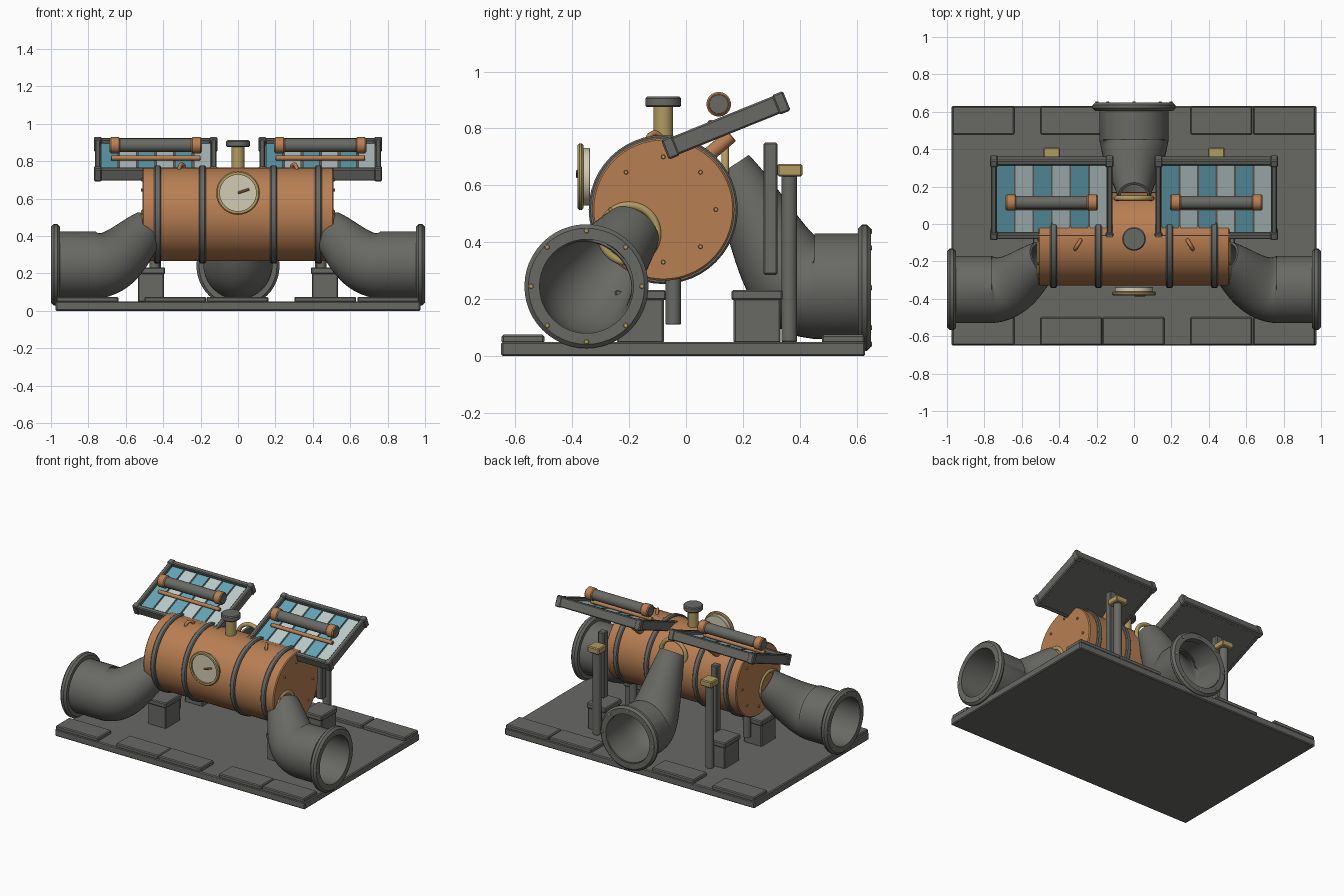
import bpy, bmesh
from math import cos, sin, pi, radians
from mathutils import Vector, Matrix
from mathutils.geometry import interpolate_bezier

if "Cube" in bpy.data.objects:
    bpy.data.objects.remove(bpy.data.objects["Cube"])


def material(name, rgb):
    m = bpy.data.materials.new(name)
    m.use_nodes = True
    m.diffuse_color = (*rgb, 1)
    m.node_tree.nodes["Principled BSDF"].inputs["Base Color"].default_value = (*rgb, 1)
    return m


IRON = material("dark iron", (0.14, 0.14, 0.13))
COPPER = material("copper", (0.48, 0.21, 0.085))
BRASS = material("brass", (0.44, 0.33, 0.12))
CREAM = material("cream", (0.65, 0.6, 0.46))
TEAL = material("teal glass", (0.13, 0.38, 0.47))
PALE = material("pale glass", (0.5, 0.6, 0.6))


def finish(name, bm, mat, smooth=True):
    bmesh.ops.remove_doubles(bm, verts=bm.verts, dist=1e-5)
    bmesh.ops.recalc_face_normals(bm, faces=bm.faces)
    mesh = bpy.data.meshes.new(name)
    bm.to_mesh(mesh)
    bm.free()
    mesh.materials.append(mat)
    ob = bpy.data.objects.new(name, mesh)
    bpy.context.collection.objects.link(ob)
    if smooth:
        bpy.ops.object.select_all(action='DESELECT')
        ob.select_set(True)
        bpy.context.view_layer.objects.active = ob
        bpy.ops.object.shade_smooth_by_angle(angle=radians(35))
    return ob


def box(name, size, loc, mat, frame=Matrix(), bevel=0.006):
    bm = bmesh.new()
    m = frame @ Matrix.Translation(loc) @ Matrix.Diagonal((*size, 1))
    bmesh.ops.create_cube(bm, size=1, matrix=m)
    if bevel:
        bmesh.ops.bevel(bm, geom=bm.edges[:], offset=bevel, segments=1, affect='EDGES')
    return finish(name, bm, mat, False)


def skin(name, rings, mat, closed=False):
    """Join a list of point rings into a surface."""
    bm = bmesh.new()
    rows = [[bm.verts.new(p) for p in ring] for ring in rings]
    n = len(rows[0])
    pairs = list(zip(rows, rows[1:])) + ([(rows[-1], rows[0])] if closed else [])
    for a, b in pairs:
        for i in range(n):
            j = (i + 1) % n
            bm.faces.new((a[i], a[j], b[j], b[i]))
    return finish(name, bm, mat)


def circle(center, quat, r, n):
    return [center + quat @ Vector((r * cos(2 * pi * i / n), r * sin(2 * pi * i / n), 0))
            for i in range(n)]


def lathe(name, profile, base, axis, mat, n=48, closed=False):
    """Turn (radius, height) pairs around an axis."""
    axis = Vector(axis).normalized()
    q = axis.to_track_quat('Z', 'Y')
    return skin(name, [circle(Vector(base) + axis * h, q, r, n) for r, h in profile],
                mat, closed)


def rod(name, r, a, b, mat, n=24, c=0.003):
    axis = Vector(b) - Vector(a)
    h = axis.length
    return lathe(name, [(0, 0), (r - c, 0), (r, c), (r, h - c), (r - c, h), (0, h)],
                 a, axis, mat, n)


def collar(name, r_in, r_out, h, base, axis, mat, c=0.006):
    profile = [(r_in, 0), (r_out - c, 0), (r_out, c), (r_out, h - c), (r_out - c, h), (r_in, h)]
    return lathe(name, profile, base, axis, mat, closed=True)


def ring(name, major, minor, base, axis, mat):
    profile = [(major + minor * cos(t * pi / 6), minor * sin(t * pi / 6)) for t in range(12)]
    return lathe(name, profile, base, axis, mat, closed=True)


def bolts(name, count, radius, size, base, axis, mat):
    axis = Vector(axis)
    for p in circle(Vector(base), axis.to_track_quat('Z', 'Y'), radius, count):
        rod(name, size, p - axis * 0.01, p + axis * 0.006, mat, 8, 0.002)


def bent_pipe(name, mouth, bend, lift, end, r0, r1, up):
    """Hollow pipe: straight mouth, then a curved taper to the tank."""
    mouth, bend, lift, end = map(Vector, (mouth, bend, lift, end))
    curve = interpolate_bezier(bend, bend + (bend - mouth).normalized() * 0.12, lift, end, 20)
    pts = [mouth] + curve
    outer, inner = [], []
    for i, p in enumerate(pts):
        tangent = pts[min(i + 1, len(pts) - 1)] - pts[max(i - 1, 0)]
        q = tangent.to_track_quat('Z', up)
        t = max(0, (i - 1) / (len(pts) - 2))
        r = r0 + (r1 - r0) * t ** 1.2
        outer.append(circle(p, q, r, 40))
        inner.append(circle(p, q, r - 0.014, 40))
    skin(name, outer + inner[::-1], IRON, closed=True)


# Base plate with edge pads
box("base_plate", (1.95, 1.28, 0.05), (0, -0.01, 0.025), IRON)
for x in (-0.805, -0.335, -0.003, 0.467, 0.803):
    box("front_pad", (0.33, 0.15, 0.03), (x, -0.573, 0.06), IRON)
    if x != -0.003:
        box("rear_pad", (0.33, 0.15, 0.03), (x, 0.553, 0.06), IRON)

# Tank, bands and end bolts
TY, TZ = -0.08, 0.515
rod("tank", 0.25, (-0.51, TY, TZ), (0.51, TY, TZ), COPPER, 64, 0.006)
for x in (-0.43, -0.19, 0.19, 0.43):
    collar("tank_band", 0.24, 0.262, 0.036, (x - 0.018, TY, TZ), (1, 0, 0), IRON)
for s in (-1, 1):
    bolts("tank_bolt", 8, 0.185, 0.008, (s * 0.512, TY, TZ), (s, 0, 0), BRASS)

# Gauge
collar("gauge_rim", 0.097, 0.117, 0.02, (0, -0.361, 0.63), (0, -1, 0), BRASS)
rod("gauge_face", 0.101, (0, -0.337, 0.63), (0, -0.372, 0.63), CREAM, 48)
rod("gauge_needle", 0.007, (0, -0.38, 0.63), (0.06, -0.38, 0.65), COPPER, 8)

# Top valve
rod("valve_stem", 0.035, (0, TY, 0.74), (0, TY, 0.88), BRASS)
rod("valve_cap", 0.063, (0, TY, 0.875), (0, TY, 0.912), IRON, 32, 0.006)

# Side pipes
for s in (-1, 1):
    bent_pipe("side_pipe", (s * 0.985, -0.35, 0.245), (s * 0.76, -0.35, 0.245),
              (s * 0.58, -0.25, 0.36), (s * 0.48, -0.19, 0.44), 0.18, 0.105, 'Y')
    collar("side_flange", 0.165, 0.218, 0.047, (s * 0.952, -0.35, 0.245), (s, 0, 0), IRON, 0.014)
    bolts("side_flange_bolt", 8, 0.195, 0.009, (s * 0.995, -0.35, 0.245), (s, 0, 0), BRASS)
    ring("side_pipe_collar", 0.1, 0.014, (s * 0.505, -0.2, 0.43), (s, 0, 0), BRASS)

# Rear pipe
bent_pipe("rear_pipe", (0, 0.64, 0.245), (0, 0.45, 0.245),
          (0, 0.28, 0.47), (0, 0.15, 0.66), 0.185, 0.085, 'X')
collar("rear_flange", 0.17, 0.222, 0.045, (0, 0.605, 0.24), (0, 1, 0), IRON, 0.014)
bolts("rear_flange_bolt", 8, 0.198, 0.009, (0, 0.648, 0.24), (0, 1, 0), BRASS)
ring("rear_pipe_collar", 0.095, 0.014, (0, 0.138, 0.65), (0, 1, 0), BRASS)

# Supports, posts and glazed panels
for s in (-1, 1):
    for y in (-0.16, 0.25):
        box("support_block", (0.14, 0.165, 0.16), (s * 0.465, y, 0.125), IRON)
        box("support_cap", (0.152, 0.18, 0.036), (s * 0.465, y, 0.214), IRON)
    rod("drain_leg", 0.027, (s * 0.445, -0.045, 0.11), (s * 0.445, -0.045, 0.34), IRON)
    box("tall_post", (0.05, 0.05, 0.465), (s * 0.44, 0.297, 0.518), IRON)
    rod("rear_post", 0.028, (s * 0.44, 0.363, 0.05), (s * 0.44, 0.363, 0.65), IRON)
    box("rear_post_cap", (0.09, 0.088, 0.044), (s * 0.44, 0.365, 0.653), BRASS)
    rod("panel_strut", 0.025, (s * 0.3, 0, 0.64), (s * 0.3, 0.16, 0.775), COPPER)
    ring("lifting_eye", 0.028, 0.01, (s * 0.3, -0.11, 0.755), (s, 0.6, 0), COPPER)

    tilt = Matrix.Translation((s * 0.44, 0.14, 0.811)) @ Matrix.Rotation(radians(22), 4, 'X')
    box("panel_board", (0.64, 0.44, 0.036), (0, 0, -0.014), IRON, tilt)
    for e in (-1, 1):
        box("panel_long_rail", (0.64, 0.03, 0.066), (0, e * 0.213, 0), IRON, tilt)
        box("panel_short_rail", (0.03, 0.45, 0.066), (e * 0.31, 0, 0), IRON, tilt)
        for f in (-1, 1):
            box("panel_corner", (0.042, 0.042, 0.074), (e * 0.309, f * 0.21, 0), IRON, tilt)
    for i in range(6):
        box("glass_strip", (0.089, 0.386, 0.008), (-0.247 + i * 0.099, 0, 0.007),
            PALE if i % 2 else TEAL, tilt, 0)
    x = s * 0.44
    rod("panel_tube", 0.036, (x - 0.247, 0.115, 0.885), (x + 0.247, 0.115, 0.885), IRON, 32)
    for e in (-1, 1):
        collar("tube_end", 0.034, 0.043, 0.056, (x + e * 0.19, 0.115, 0.885), (e, 0, 0), COPPER)
    rod("panel_rod", 0.013, (x - 0.24, 0.088, 0.817), (x + 0.24, 0.088, 0.817), COPPER, 16)
